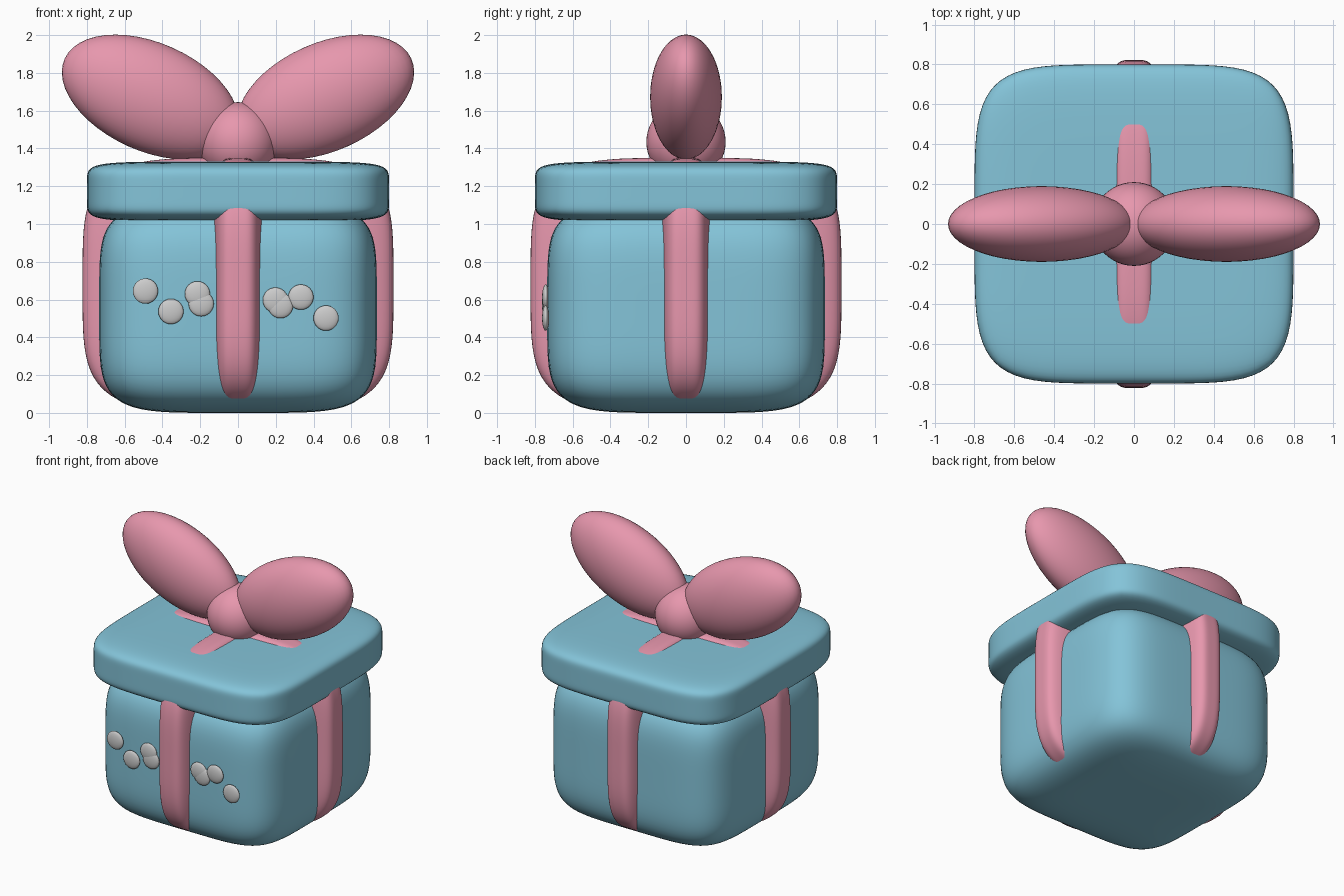
import bpy, bmesh, math
from mathutils import Matrix, Vector

if "Cube" in bpy.data.objects:
    bpy.data.objects.remove(bpy.data.objects["Cube"])


def material(name, color):
    mat = bpy.data.materials.new(name)
    mat.diffuse_color = color
    mat.use_nodes = True
    mat.node_tree.nodes["Principled BSDF"].inputs["Base Color"].default_value = mat.diffuse_color
    return mat


BLUE = material("blue_paper", (0.23, 0.55, 0.69, 1))
PINK = material("pink_ribbon", (0.80, 0.31, 0.42, 1))


def finish(name, bm, mat):
    mesh = bpy.data.meshes.new(name)
    bm.to_mesh(mesh)
    bm.free()
    for poly in mesh.polygons:
        poly.use_smooth = True
    if mat:
        mesh.materials.append(mat)
    obj = bpy.data.objects.new(name, mesh)
    bpy.context.collection.objects.link(obj)
    return obj


def soft_box(name, center, half, n, nz, mat):
    """Cube grid pushed out to a rounded box; n rounds the plan, nz the height."""
    bm = bmesh.new()
    bmesh.ops.create_cube(bm, size=2)
    bmesh.ops.subdivide_edges(bm, edges=bm.edges[:], cuts=27, use_grid_fill=True)
    for v in bm.verts:
        x, y, z = (abs(c) for c in v.co)
        plan = (x ** n + y ** n) ** (1 / n)
        v.co /= (plan ** nz + z ** nz) ** (1 / nz)
        v.co = Vector(c + h * p for c, h, p in zip(center, half, v.co))
    return finish(name, bm, mat)


def ellipsoid(name, center, radii, mat=None, tilt=0, segments=48):
    bm = bmesh.new()
    bmesh.ops.create_uvsphere(bm, u_segments=segments, v_segments=segments // 2, radius=1)
    bm.transform(Matrix.Translation(center) @ Matrix.Rotation(tilt, 4, 'Y')
                 @ Matrix.Diagonal((*radii, 1)))
    return finish(name, bm, mat)


# Box and lid
soft_box("box_body", (0, 0, 0.555), (0.735, 0.735, 0.555), 5, 5, BLUE)
soft_box("box_lid", (0, 0, 1.172), (0.80, 0.80, 0.158), 5, 7, BLUE)

# Two crossing ribbon bands
soft_box("ribbon_front_to_back", (0, 0, 0.679), (0.145, 0.823, 0.671), 4.2, 4.2, PINK)
soft_box("ribbon_side_to_side", (0, 0, 0.679), (0.823, 0.145, 0.671), 4.2, 4.2, PINK)

# Bow: knot and two mirrored loops
ellipsoid("bow_knot", (0, 0, 1.435), (0.21, 0.21, 0.21), PINK)
for side, label in ((1, "right"), (-1, "left")):
    ellipsoid("bow_loop_" + label, (side * 0.463, 0, 1.672), (0.498, 0.19, 0.286),
              PINK, tilt=-side * math.radians(24))

# Flat dots on the front face
DOTS = [(-0.49, 0.645), (-0.355, 0.537), (-0.215, 0.63), (-0.195, 0.578),
        (0.198, 0.597), (0.225, 0.568), (0.333, 0.613), (0.466, 0.502)]
for i, (x, z) in enumerate(DOTS):
    ellipsoid(f"front_dot_{i + 1}", (x, -0.743, z), (0.067, 0.019, 0.067), segments=24)
